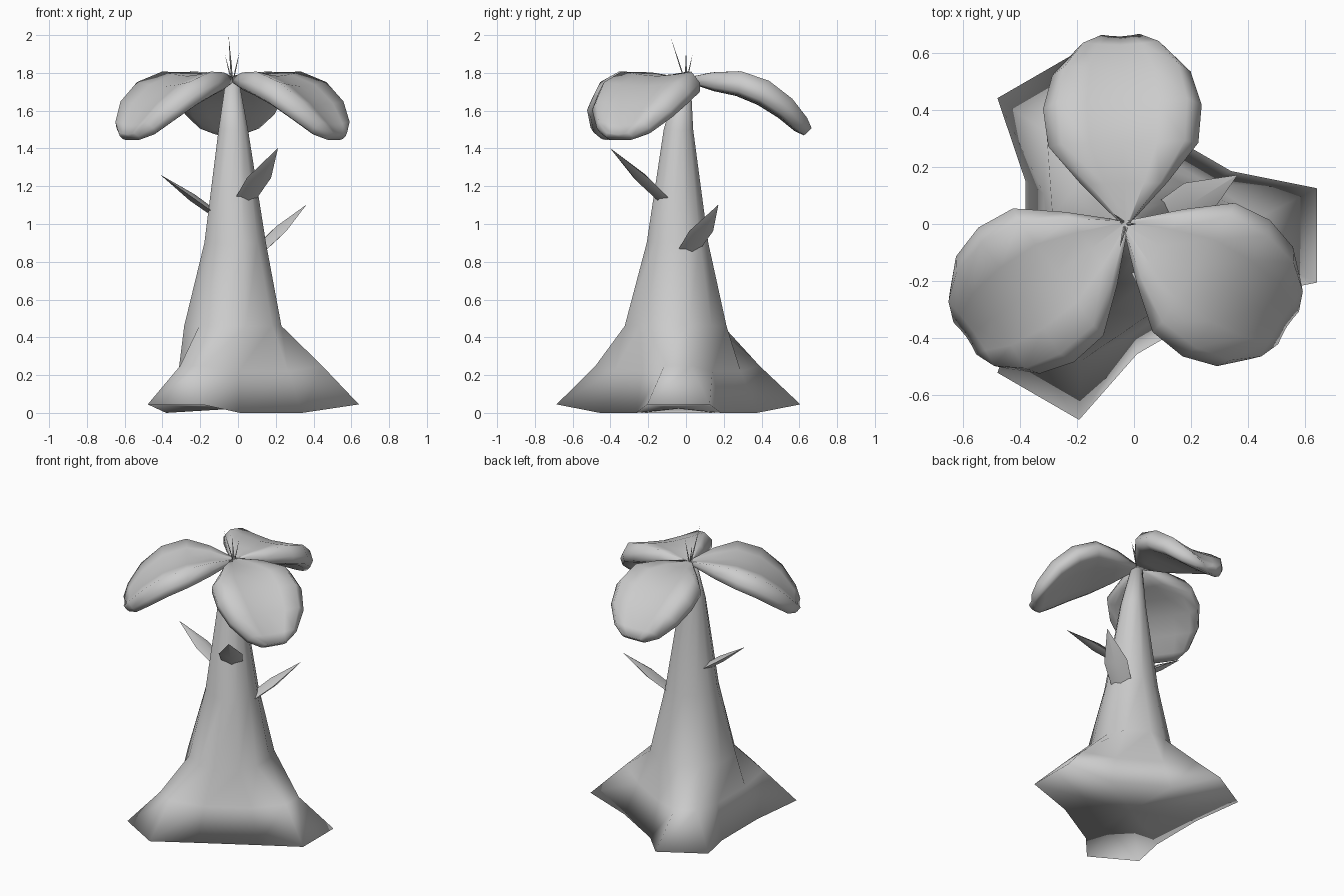
import bpy, bmesh, math
from mathutils import Vector

if "Cube" in bpy.data.objects:
    bpy.data.objects.remove(bpy.data.objects["Cube"])


def loft(name, rings, angle=65):
    """Skin closed rings of equal size, cap both ends, shade smooth."""
    bm = bmesh.new()
    rows = [[bm.verts.new(p) for p in r] for r in rings]
    n = len(rows[0])
    for a, b in zip(rows, rows[1:]):
        for i in range(n):
            j = (i + 1) % n
            bm.faces.new((a[i], a[j], b[j], b[i]))
    for row in (rows[0], rows[-1]):
        c = sum((v.co for v in row), Vector()) / n
        mid = bm.verts.new(c)
        for i in range(n):
            bm.faces.new((row[i], row[(i + 1) % n], mid))
    bmesh.ops.remove_doubles(bm, verts=bm.verts, dist=0.0005)
    bmesh.ops.recalc_face_normals(bm, faces=bm.faces)
    me = bpy.data.meshes.new(name)
    bm.to_mesh(me)
    bm.free()
    ob = bpy.data.objects.new(name, me)
    bpy.context.collection.objects.link(ob)
    bpy.ops.object.select_all(action='DESELECT')
    ob.select_set(True)
    bpy.context.view_layer.objects.active = ob
    bpy.ops.object.shade_smooth_by_angle(angle=math.radians(angle))
    return ob


# Trunk: twelve-sided rings, pairs of points alternating root / valley
def trunk_ring(cx, cy, root, valley):
    pts = []
    for k in range(6):
        r, half, z = valley if k % 2 else root
        a = math.radians(60 * k)
        for s in (-half, half):
            pts.append((cx + r * math.cos(a) - s * math.sin(a),
                        cy + r * math.sin(a) + s * math.cos(a), z))
    return pts


rings = [trunk_ring(-0.01, -0.04, (0.65, 0.165, 0.045), (0.37, 0.19, 0.0)),
         trunk_ring(-0.015, -0.045, (0.46, 0.07, 0.25), (0.30, 0.15, 0.22)),
         trunk_ring(-0.02, -0.055, (0.25, 0.07, 0.46), (0.265, 0.08, 0.46))]
for cx, cy, r, z in ((-0.015, -0.045, 0.163, 0.9), (-0.025, -0.04, 0.078, 1.5),
                     (-0.03, -0.01, 0.035, 1.76)):
    rings.append(trunk_ring(cx, cy, (r, r * 0.268, z), (r, r * 0.268, z)))
loft("trunk", rings, 180)

# Petals: drooping sections with rolled edges (distance, height, half width, thickness)
PETAL = [(0.0, 1.77, 0.015, 0.02), (0.14, 1.785, 0.15, 0.09), (0.28, 1.785, 0.26, 0.12),
         (0.42, 1.735, 0.275, 0.125), (0.54, 1.645, 0.24, 0.11),
         (0.62, 1.55, 0.16, 0.085), (0.65, 1.50, 0.08, 0.05)]
# Half section: position across, top and bottom offsets in thicknesses
SECTION = [(0.0, 0.0, -0.9), (0.45, 0.08, -0.9), (0.82, 0.2, -0.85), (1.0, -0.3, -0.7)]


def petal(name, degrees, scale, drop):
    a = math.radians(degrees)
    out, side = Vector((math.cos(a), math.sin(a), 0)), Vector((-math.sin(a), math.cos(a), 0))
    up = Vector((0, 0, 1))
    full = [(-v, t, b) for v, t, b in SECTION[:0:-1]] + SECTION
    rings = []
    for i, (d, z, w, thick) in enumerate(PETAL):
        p, q = PETAL[max(i - 1, 0)], PETAL[min(i + 1, len(PETAL) - 1)]
        slope = 0.8 * math.atan2(q[1] - p[1], q[0] - p[0])
        nrm = up * math.cos(slope) - out * math.sin(slope)
        mid = Vector((-0.03, 0, z - drop * (d / 0.65) ** 3)) + out * d * scale
        top = [mid + side * v * w * scale + nrm * thick * t for v, t, b in full]
        low = [mid + side * v * w * scale * 0.98 + nrm * thick * b for v, t, b in reversed(full)]
        rings.append(top + low)
    return loft(name, rings, 80)


petal("petal_back", 91.5, 1.01, 0.0)
petal("petal_left", 215.5, 1.05, 0.025)
petal("petal_right", 327.5, 1.03, 0.025)


# Stem leaves: diamond sections tapering to a point
def leaf(name, base, tip, w, t):
    base, tip = Vector(base), Vector(tip)
    d = (tip - base).normalized()
    side = d.cross(Vector((0, 0, 1))).normalized()
    nrm = side.cross(d)
    rings = []
    for f, k in ((0, 0.9), (0.4, 1.0), (1, 0.02)):
        c = base.lerp(tip, f)
        rings.append([c + side * w * k, c + nrm * t * k * 0.6,
                      c - side * w * k, c - nrm * t * k * 0.6])
    return loft(name, rings, 60)


leaf("leaf_left", (-0.13, -0.04, 1.06), (-0.41, -0.05, 1.26), 0.065, 0.035)
leaf("leaf_right", (0.12, 0.02, 0.87), (0.36, 0.17, 1.10), 0.075, 0.05)
leaf("leaf_front", (0.045, -0.13, 1.14), (0.21, -0.40, 1.40), 0.075, 0.05)

# Stamens: thin spikes at the crown
for i, tip in enumerate(((-0.05, -0.085, 2.0), (0.01, 0.0, 1.92), (-0.07, 0.035, 1.90))):
    leaf(f"stamen_{i + 1}", (-0.03, 0, 1.74), tip, 0.005, 0.005)
